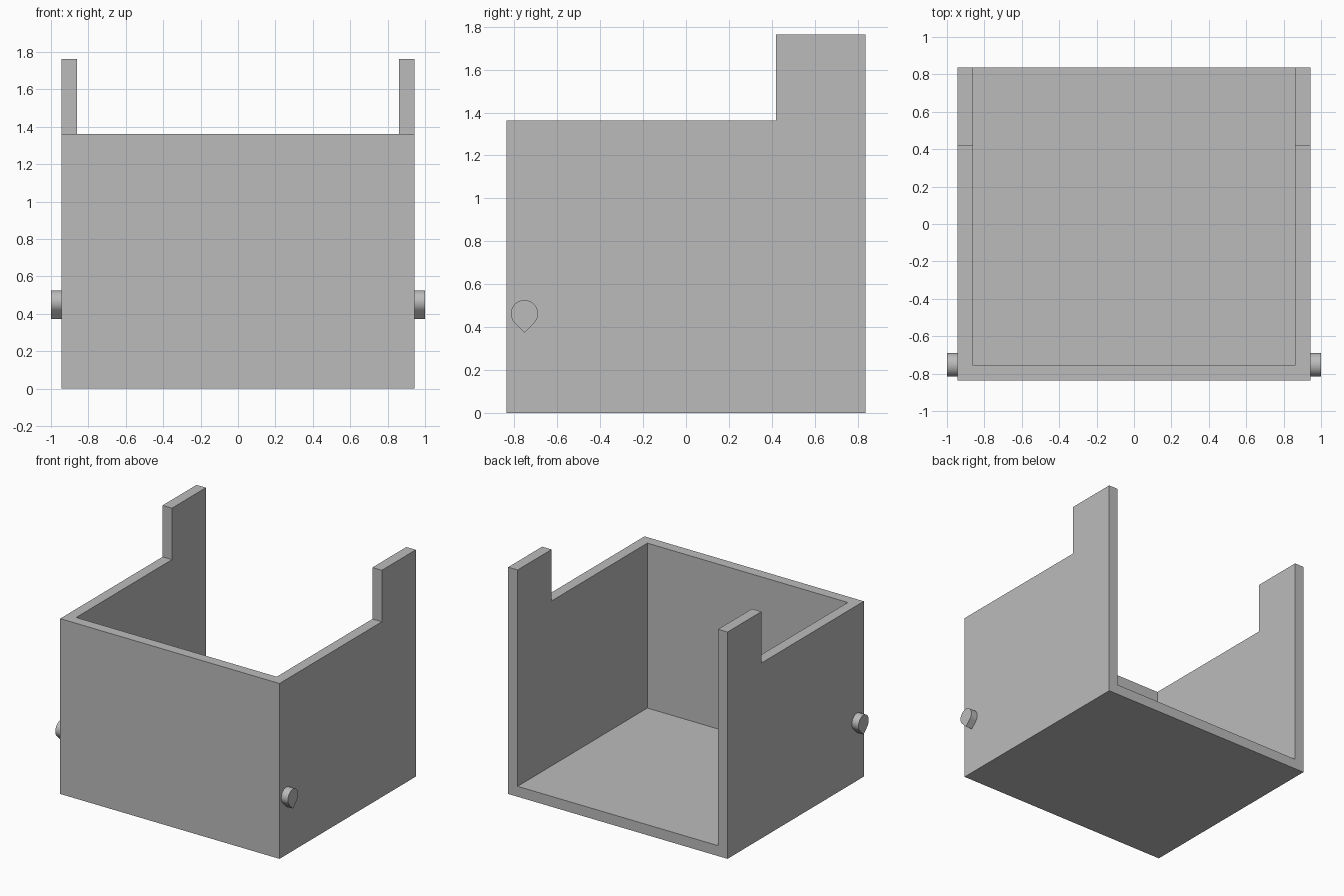
import bpy, bmesh, math

if "Cube" in bpy.data.objects:
    bpy.data.objects.remove(bpy.data.objects["Cube"])

W, D = 0.943, 0.837        # half width and half depth
T = 0.081                  # wall thickness
H, POST_H = 1.363, 1.763   # wall and post heights
POST_Y = 0.42              # where the raised rear posts begin

grey = bpy.data.materials.new("plain grey")
grey.diffuse_color = (0.5, 0.5, 0.5, 1)
grey.use_nodes = True
grey.node_tree.nodes["Principled BSDF"].inputs["Base Color"].default_value = grey.diffuse_color


def prism(name, profile, x0, x1):
    """Extrude a (y, z) profile along x."""
    bm = bmesh.new()
    face = bm.faces.new([bm.verts.new((x0, y, z)) for y, z in profile])
    ext = bmesh.ops.extrude_face_region(bm, geom=[face])
    moved = [v for v in ext["geom"] if isinstance(v, bmesh.types.BMVert)]
    bmesh.ops.translate(bm, verts=moved, vec=(x1 - x0, 0, 0))
    bmesh.ops.recalc_face_normals(bm, faces=bm.faces)
    mesh = bpy.data.meshes.new(name)
    bm.to_mesh(mesh)
    bm.free()
    mesh.materials.append(grey)
    obj = bpy.data.objects.new(name, mesh)
    bpy.context.collection.objects.link(obj)
    return obj


# Tray body: solid side silhouette, hollowed from above and behind
side = [(-D, 0), (D, 0), (D, POST_H), (POST_Y, POST_H), (POST_Y, H), (-D, H)]
body = prism("open_back_box", side, -W, W)
hollow = [(-D + T, T), (D + 1, T), (D + 1, 3), (-D + T, 3)]
cutter = prism("hollow_cutter", hollow, -W + T, W - T)
cutter.hide_render = True
cutter.hide_viewport = True
cut = body.modifiers.new("hollow", "BOOLEAN")
cut.operation = "DIFFERENCE"
cut.solver = "EXACT"
cut.object = cutter

# Teardrop pivot pegs: round above, 45 degree point below
PY, PZ, R = -0.753, 0.463, 0.063
N = 36
drop = [(PY + R * math.cos(a), PZ + R * math.sin(a))
        for a in (math.radians(-45 + 270 * i / N) for i in range(N + 1))]
drop.append((PY, PZ - R * math.sqrt(2)))
for label, s in (("left", -1), ("right", 1)):
    peg = prism(label + "_pivot_peg", drop, s * W, s * 1.0)
    bpy.ops.object.select_all(action="DESELECT")
    peg.select_set(True)
    bpy.context.view_layer.objects.active = peg
    bpy.ops.object.shade_smooth_by_angle(angle=math.radians(30))
